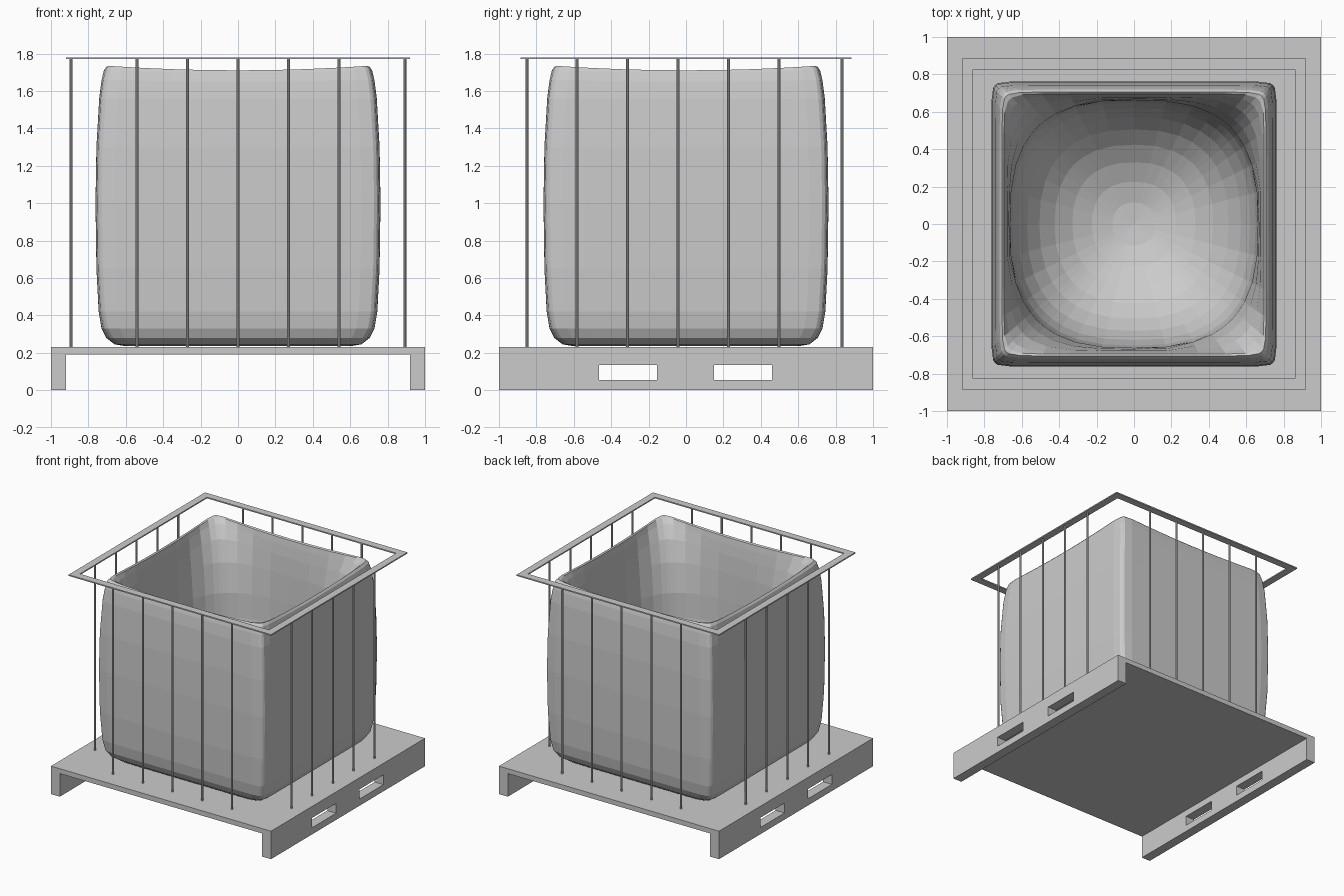
import bpy, bmesh
from math import sin, cos, pi, atan2, hypot, radians
from mathutils import Matrix, Vector

cube = bpy.data.objects.get("Cube")
if cube:
    bpy.data.objects.remove(cube, do_unlink=True)

grey = bpy.data.materials.new("light_grey")
grey.use_nodes = True
grey.diffuse_color = (0.6, 0.6, 0.6, 1)
grey.node_tree.nodes["Principled BSDF"].inputs["Base Color"].default_value = (0.6, 0.6, 0.6, 1)


def make(name, bm):
    bmesh.ops.recalc_face_normals(bm, faces=bm.faces)
    mesh = bpy.data.meshes.new(name)
    bm.to_mesh(mesh)
    bm.free()
    mesh.materials.append(grey)
    obj = bpy.data.objects.new(name, mesh)
    bpy.context.collection.objects.link(obj)
    return obj


def extrude_face(bm, points, direction):
    face = bm.faces.new([bm.verts.new(p) for p in points])
    new = bmesh.ops.extrude_face_region(bm, geom=[face])["geom"]
    bmesh.ops.translate(bm, vec=direction, verts=[v for v in new if isinstance(v, bmesh.types.BMVert)])


# Pallet: a bridge-shaped profile run from front to back
bm = bmesh.new()
outline = [(-1, 0), (-0.92, 0), (-0.92, 0.19), (0.92, 0.19),
           (0.92, 0), (1, 0), (1, 0.23), (-1, 0.23)]
extrude_face(bm, [(x, -1, z) for x, z in outline], (0, 2, 0))
pallet = make("pallet", bm)

# Fork slots cut through both side skirts
bm = bmesh.new()
for y in (-0.31, 0.305):
    bmesh.ops.create_cube(bm, size=1, matrix=Matrix.Translation((0, y, 0.095))
                          @ Matrix.Diagonal((3, 0.31, 0.08, 1)))
cutter = make("fork_slot_cutter", bm)
cutter.hide_render = True
cut = pallet.modifiers.new("fork_slots", 'BOOLEAN')
cut.object = cutter
cut.solver = 'EXACT'
bpy.context.view_layer.objects.active = pallet
bpy.ops.object.modifier_apply(modifier=cut.name)
bpy.data.objects.remove(cutter, do_unlink=True)

# Tank: rounded square rings lofted up the outside, over the rim and down the bowl
# Each ring: half width, squareness, height, corner lift
rings = [(0.60, 16, 0.235, 0), (0.66, 18, 0.245, 0), (0.705, 20, 0.28, 0),
         (0.73, 24, 0.33, 0), (0.745, 26, 0.42, 0), (0.757, 28, 0.65, 0),
         (0.762, 28, 1.0, 0), (0.757, 28, 1.3, 0), (0.742, 28, 1.56, 0),
         (0.73, 26, 1.65, 0.01), (0.718, 24, 1.695, 0.02), (0.705, 22, 1.71, 0.025),
         (0.695, 16, 1.70, 0.03), (0.687, 9, 1.65, 0.05), (0.677, 5, 1.56, 0.05),
         (0.668, 3.5, 1.42, 0.02), (0.662, 2.8, 1.2, 0)]
STEPS = 9
for i in range(STEPS):
    a = i / STEPS * pi / 2
    rings.append((0.66 * cos(a), 2.7 - 0.5 * i / STEPS, 1.0 - 0.66 * sin(a), 0))

SIDE = 12
angles = []
for quarter in range(4):
    for k in range(SIDE):
        u = sin(pi / 2 * (2 * k / SIDE - 1))
        angles.append(quarter * pi / 2 + atan2(u, 1))

bm = bmesh.new()
loops = []
for w, n, z, lift in rings:
    loop = []
    for t in angles:
        c, s = cos(t), sin(t)
        r = w / (abs(c) ** n + abs(s) ** n) ** (1 / n)
        corner = min(abs(r * c), abs(r * s)) / w
        loop.append(bm.verts.new((r * c, r * s, z + lift * corner ** 2)))
    loops.append(loop)
count = len(angles)
for low, high in zip(loops, loops[1:]):
    for i in range(count):
        j = (i + 1) % count
        bm.faces.new((low[i], low[j], high[j], high[i]))
bm.faces.new(loops[0][::-1])
bottom = bm.verts.new((0, 0, 0.34))
for i in range(count):
    bm.faces.new((loops[-1][i], loops[-1][(i + 1) % count], bottom))
make("tank", bm)

# Cage top: flat rectangular frame
bm = bmesh.new()
corners = ((-1, -1), (1, -1), (1, 1), (-1, 1))
outer = [bm.verts.new((0.92 * x, 0.885 * y, 1.77)) for x, y in corners]
inner = [bm.verts.new((0.86 * x, 0.825 * y, 1.77)) for x, y in corners]
for i in range(4):
    j = (i + 1) % 4
    bm.faces.new((outer[i], outer[j], inner[j], inner[i]))
new = bmesh.ops.extrude_face_region(bm, geom=bm.faces[:])["geom"]
bmesh.ops.translate(bm, vec=(0, 0, 0.01), verts=[v for v in new if isinstance(v, bmesh.types.BMVert)])
make("cage_top_frame", bm)


# Cage bars: five upright rods on each side
def rod_row(name, places):
    bm = bmesh.new()
    for x, y in places:
        bmesh.ops.create_cone(bm, cap_ends=True, segments=10, radius1=0.008, radius2=0.008,
                              depth=1.545, matrix=Matrix.Translation((x, y, 1.0)))
    make(name, bm).select_set(False)


steps = [0.27 * k for k in range(-2, 3)]
rod_row("front_rods", [(x, -0.85, ) for x in steps])
rod_row("back_rods", [(x, 0.835) for x in steps])
rod_row("left_rods", [(0.892, y - 0.042) for y in steps])
rod_row("right_rods", [(-0.892, y - 0.042) for y in steps])
